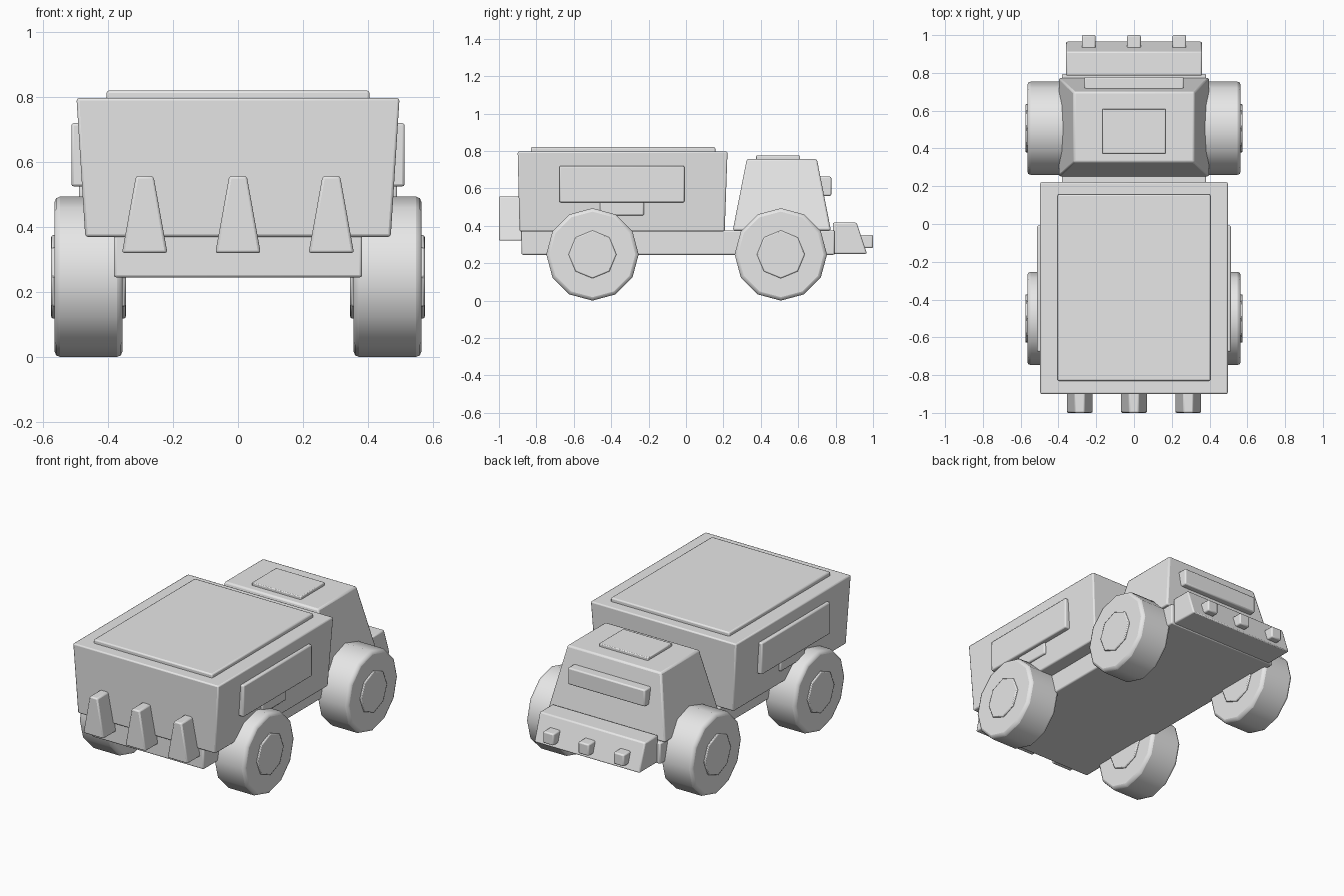
import bpy, bmesh, math
from mathutils import Matrix

if "Cube" in bpy.data.objects:
    bpy.data.objects.remove(bpy.data.objects["Cube"])

grey = bpy.data.materials.new("light_grey")
grey.diffuse_color = (0.8, 0.8, 0.8, 1)
grey.use_nodes = True
grey.node_tree.nodes["Principled BSDF"].inputs["Base Color"].default_value = grey.diffuse_color


def finish(name, bm, bevel, segments=2, angle=40):
    bmesh.ops.recalc_face_normals(bm, faces=bm.faces)
    mesh = bpy.data.meshes.new(name)
    bm.to_mesh(mesh)
    bm.free()
    mesh.materials.append(grey)
    ob = bpy.data.objects.new(name, mesh)
    bpy.context.collection.objects.link(ob)
    if bevel:
        mod = ob.modifiers.new("bevel", "BEVEL")
        mod.width, mod.segments = bevel, segments
        mod.limit_method, mod.angle_limit = "ANGLE", math.radians(46)
    bpy.ops.object.select_all(action="DESELECT")
    ob.select_set(True)
    bpy.context.view_layer.objects.active = ob
    bpy.ops.object.shade_smooth_by_angle(angle=math.radians(angle))
    return ob


def block(name, z0, z1, low, high=None, bevel=0.008):
    """Box from z0 to z1; low and high are (x0, x1, y0, y1) of the two ends."""
    bm = bmesh.new()
    rings = []
    for z, (x0, x1, y0, y1) in ((z0, low), (z1, high or low)):
        rings.append([bm.verts.new((x, y, z))
                      for x, y in ((x0, y0), (x1, y0), (x1, y1), (x0, y1))])
    a, b = rings
    bm.faces.new(a[::-1])
    bm.faces.new(b)
    for i in range(4):
        j = (i + 1) % 4
        bm.faces.new((a[i], a[j], b[j], b[i]))
    return finish(name, bm, bevel)


def disc(name, x, y, z, radius, width, sides, bevel, angle):
    """Many-sided drum with its axle along x and a corner at the top."""
    bm = bmesh.new()
    bmesh.ops.create_cone(bm, cap_ends=True, segments=sides, radius1=radius,
                          radius2=radius, depth=width)
    bmesh.ops.transform(bm, verts=bm.verts, matrix=Matrix.Translation((x, y, z))
                        @ Matrix.Rotation(math.pi / 2, 4, "Y"))
    return finish(name, bm, bevel, angle=angle)


# Chassis and cargo body
block("chassis", 0.245, 0.375, (-0.382, 0.382, -0.88, 0.795))
block("cargo_body", 0.37, 0.797, (-0.47, 0.47, -0.89, 0.207),
      (-0.497, 0.497, -0.9, 0.222))
block("cargo_lid", 0.78, 0.82, (-0.405, 0.405, -0.83, 0.157))

# Cab with roof hatch and windscreen visor
block("cab", 0.375, 0.757, (-0.4, 0.4, 0.25, 0.775),
      (-0.32, 0.32, 0.325, 0.7), bevel=0.01)
block("roof_hatch", 0.74, 0.775, (-0.167, 0.167, 0.373, 0.61), bevel=0.005)
block("visor", 0.56, 0.663, (-0.263, 0.263, 0.69, 0.777))

# Front bumper with three lamps
block("bumper", 0.25, 0.417, (-0.36, 0.36, 0.785, 0.968),
      (-0.36, 0.36, 0.785, 0.912))
for x in (-0.24, 0, 0.24):
    block("lamp", 0.28, 0.352, (x - 0.036, x + 0.036, 0.91, 1.0))

# Three tapered fins at the rear
for x in (-0.287, 0, 0.287):
    block("rear_fin", 0.32, 0.557, (x - 0.07, x + 0.07, -1.0, -0.87),
          (x - 0.027, x + 0.027, -1.0, -0.87))

# Side panels, steps and wheels, mirrored left and right
for s in (-1, 1):
    xs = sorted((s * 0.44, s * 0.513))
    block("side_panel", 0.525, 0.72, (*xs, -0.677, -0.008))
    xs = sorted((s * 0.44, s * 0.49))
    block("side_panel_lower", 0.455, 0.535, (*xs, -0.46, -0.225))
    for y in (-0.5, 0.507):
        disc("wheel", s * 0.46, y, 0.247, 0.247, 0.21, 12, 0.018, 50)
        disc("wheel_hub", s * 0.46, y, 0.247, 0.128, 0.23, 8, 0.006, 40)
